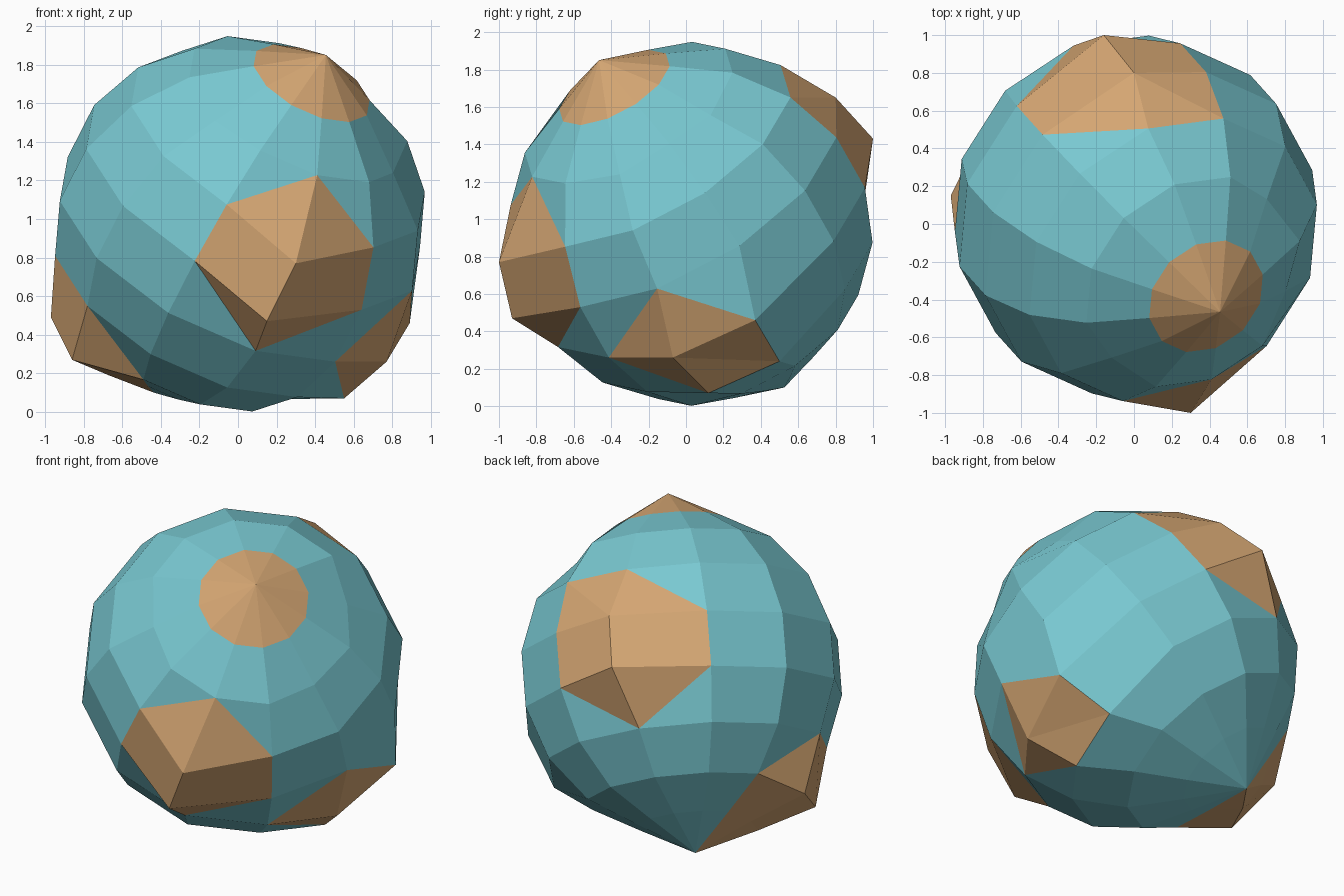
import bpy
import bmesh
from math import sin, cos, pi
from mathutils import Vector

if "Cube" in bpy.data.objects:
    bpy.data.objects.remove(bpy.data.objects["Cube"])

SEGMENTS, RINGS, RADIUS = 12, 9, 0.975
CENTRE = Vector((0.01, 0.03, 0.975))

# Tilted polar axis, and the two directions spanning the equator
AXIS = Vector((0.405, -0.45, 0.795)).normalized()
EAST = AXIS.cross(Vector((0.155, -0.82, -0.545))).normalized()
PRIME = EAST.cross(AXIS)

# Lifted grid points, keyed by (ring, segment)
PEAKS = {
    # front land
    (3, 0): (0.30, -1.0, 0.77), (4, 0): (0.15, -0.93, 0.47),
    # lower left land
    (5, 2): (0.77, -0.07, 0.26), (5, 3): (0.89, 0.37, 0.46),
    (6, 2): (0.55, 0.12, 0.07), (6, 3): (0.61, 0.50, 0.24),
    # back land
    (4, 6): (0.0, 0.80, 1.65), (5, 6): (-0.16, 1.0, 1.43),
    # lower right land
    (7, 9): (-0.97, 0.15, 0.49), (7, 10): (-0.86, -0.12, 0.27),
    (8, 9): (-0.71, 0.34, 0.31), (8, 10): (-0.67, 0.21, 0.19),
}
# Radii of the pointed poles and of the dips around the polar cap
HEIGHTS = {(0, 0): 1.1, (RINGS, 0): 1.1,
           (2, 2): 0.92, (2, 4): 0.91, (2, 10): 0.92}
# Points whose surrounding faces are land
LAND = {(0, 0), (3, 0), (4, 0), (5, 2), (4, 6), (5, 6),
        (7, 9), (7, 10), (8, 9), (8, 10)}
# Cells that are land in both halves
FULL_CELLS = {(3, 5), (5, 2)}


def key(ring, seg):
    return (ring, 0 if ring in (0, RINGS) else seg % SEGMENTS)


def position(ring, seg):
    if (ring, seg) in PEAKS:
        return Vector(PEAKS[ring, seg])
    theta, phi = pi * ring / RINGS, 2 * pi * seg / SEGMENTS
    around = PRIME * cos(phi) + EAST * sin(phi)
    radius = HEIGHTS.get((ring, seg), RADIUS)
    return CENTRE + radius * (AXIS * cos(theta) + around * sin(theta))


def make_material(name, colour):
    mat = bpy.data.materials.new(name)
    mat.use_nodes = True
    mat.diffuse_color = colour
    bsdf = mat.node_tree.nodes["Principled BSDF"]
    bsdf.inputs["Base Color"].default_value = colour
    bsdf.inputs["Roughness"].default_value = 0.9
    return mat


bm = bmesh.new()
verts = {}
for ring in range(RINGS + 1):
    for seg in range(SEGMENTS):
        k = key(ring, seg)
        if k not in verts:
            verts[k] = bm.verts.new(position(*k))


def add_face(keys, is_land):
    face = bm.faces.new([verts[k] for k in keys])
    face.material_index = int(is_land)
    face.smooth = False


# Cells of the globe, cut diagonally along the shores
for ring in range(RINGS):
    for seg in range(SEGMENTS):
        corners = [key(ring, seg), key(ring + 1, seg),
                   key(ring + 1, seg + 1), key(ring, seg + 1)]
        corners = list(dict.fromkeys(corners))
        land = [i for i, k in enumerate(corners) if k in LAND]
        if len(corners) == 3 or len(land) != 1:
            add_face(corners, bool(land))
            continue
        a, b, c, d = corners[land[0]:] + corners[:land[0]]
        if (ring, seg) in FULL_CELLS:
            add_face((a, b, c), True)
            add_face((a, c, d), True)
        else:
            add_face((d, a, b), True)
            add_face((b, c, d), False)

bmesh.ops.recalc_face_normals(bm, faces=bm.faces)
mesh = bpy.data.meshes.new("planet")
bm.to_mesh(mesh)
bm.free()
mesh.materials.append(make_material("sea_teal", (0.19, 0.58, 0.64, 1)))
mesh.materials.append(make_material("land_tan", (0.66, 0.38, 0.17, 1)))
planet = bpy.data.objects.new("planet", mesh)
bpy.context.scene.collection.objects.link(planet)
